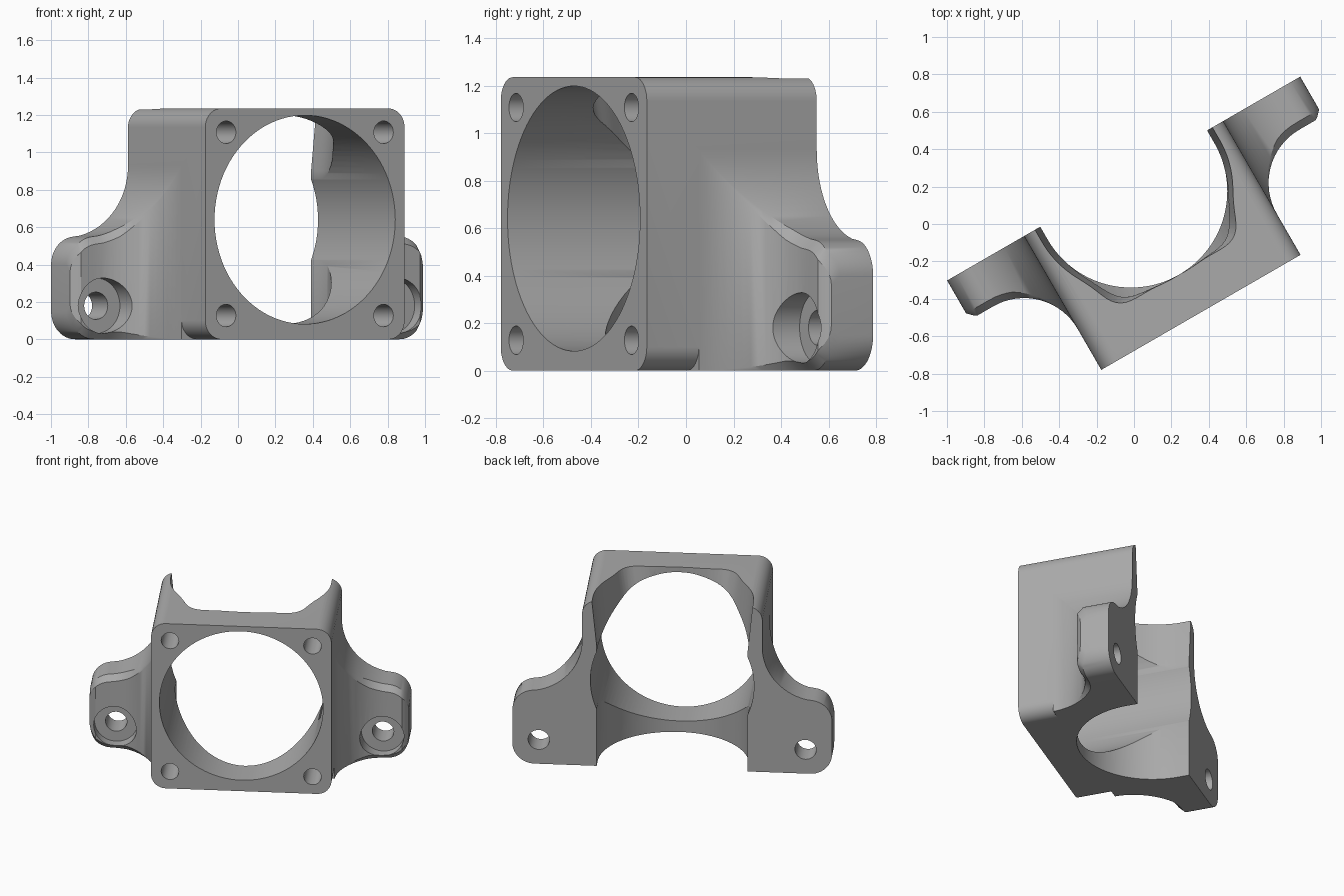
import bpy, bmesh
from math import sin, cos, pi, sqrt, exp, radians
from mathutils import Matrix

if "Cube" in bpy.data.objects:
    bpy.data.objects.remove(bpy.data.objects["Cube"])

HALF, HEIGHT = 0.615, 1.235        # body half width and height
FRONT, BACK = -0.588, 0.238        # body depth range
MID = HEIGHT / 2


def loft(name, rings):
    """Closed solid through rings of equal point count."""
    bm = bmesh.new()
    loops = [[bm.verts.new(p) for p in ring] for ring in rings]
    n = len(loops[0])
    for a, b in zip(loops, loops[1:]):
        for i in range(n):
            j = (i + 1) % n
            bm.faces.new((a[i], a[j], b[j], b[i]))
    bm.faces.new(loops[0])
    bm.faces.new(loops[-1])
    bmesh.ops.recalc_face_normals(bm, faces=bm.faces)
    mesh = bpy.data.meshes.new(name)
    bm.to_mesh(mesh)
    bm.free()
    ob = bpy.data.objects.new(name, mesh)
    bpy.context.collection.objects.link(ob)
    return ob


def arc(cx, cy, r, a0, a1, n):
    return [(cx + r * cos(radians(a0 + (a1 - a0) * i / n)),
             cy + r * sin(radians(a0 + (a1 - a0) * i / n))) for i in range(n + 1)]


def prism_y(name, pts, y0, y1):
    return loft(name, [[(x, y, z) for x, z in pts] for y in (y0, y1)])


def cylinder_y(name, x, z, r, y0, y1, n=48):
    return prism_y(name, arc(x, z, r, 0, 360, n)[:-1], y0, y1)


def combine(target, tool, operation):
    tool.hide_render = True
    mod = target.modifiers.new(operation.lower(), 'BOOLEAN')
    mod.operation, mod.solver, mod.object = operation, 'EXACT', tool
    bpy.ops.object.select_all(action='DESELECT')
    bpy.context.view_layer.objects.active = target
    target.select_set(True)
    bpy.ops.object.modifier_apply(modifier=mod.name)
    bpy.data.objects.remove(tool)


# Body: block with rounded long edges
R = 0.1
outline = []
for k, (sx, sz) in enumerate([(1, 1), (-1, 1), (-1, -1), (1, -1)]):
    outline += arc(sx * (HALF - R), MID + sz * (MID - R), R, 90 * k, 90 * k + 90, 10)
body = prism_y("fan_duct_mount", outline, FRONT, BACK)

# Ears: flared mounting tabs, swept outwards in columns
FILLET, CORNER, EDGE = 0.33, 0.15, 0.94


def ear_column(x, side):
    w = max(x, HALF)
    chamfer = 0.04 * min(1, max(0.02, (w - HALF) / 0.2))
    front = -0.005
    if w < HALF + FILLET:
        front = -0.335 + sqrt(max(0, FILLET ** 2 - (HALF + FILLET - w) ** 2))
    if w < EDGE:
        top, bottom = 0.93 - sqrt(max(0, 0.385 ** 2 - (1.0 - w) ** 2)), 0
    else:
        drop = sqrt(max(0, CORNER ** 2 - (w - EDGE) ** 2))
        top, bottom = 0.4 + drop, CORNER - drop
    front += max(0, w - (EDGE + CORNER - 0.04))
    section = [(BACK, bottom), (BACK, top), (front + chamfer, top),
               (front, top - chamfer), (front, bottom + chamfer), (front + chamfer, bottom)]
    return [(side * x, y, z) for y, z in section]


STEPS = 16
stations = [HALF - R] + [HALF + FILLET * (1 - cos(pi / 2 * i / STEPS)) for i in range(STEPS)]
stations += [EDGE + CORNER * sin(pi / 2 * i / 12) for i in range(1, 13)]
for side in (-1, 1):
    combine(body, loft("ear", [ear_column(x, side) for x in stations]), 'UNION')

# Round air duct from front to back
combine(body, cylinder_y("air_duct", 0, 0.64, 0.558, -1, 1, 96), 'DIFFERENCE')

# Upright bore, open at the back
BORE_Y, BORE_R = 0.16, 0.515


def bore_ring(z, radius):
    pts = [(-radius(180), 0.5, z)]
    for i in range(73):
        a = 180 + 2.5 * i
        pts.append((radius(a) * cos(radians(a)), BORE_Y + radius(a) * sin(radians(a)), z))
    return pts + [(radius(360), 0.5, z)]


def plain(a):
    return BORE_R


def lobed(a):
    bump = sum(exp(-((a - c) / 13) ** 2) for c in (234, 306))
    return BORE_R + 0.035 * abs(cos(radians(a))) + 0.07 * bump


combine(body, loft("bore", [bore_ring(z, plain) for z in (-0.2, 1.4)]), 'DIFFERENCE')

# Flared, lobed relief at the top of the bore
combine(body, loft("relief", [bore_ring(0.84, lambda a: BORE_R - 0.006),
                              bore_ring(HEIGHT + 0.02, lobed)]), 'DIFFERENCE')

# Screw holes in the front corners, and counterbored holes in the ears
for side in (-1, 1):
    for up in (-1, 1):
        combine(body, cylinder_y("screw_hole", side * 0.486, MID + up * 0.49, 0.06,
                                 FRONT - 0.1, FRONT + 0.3, 32), 'DIFFERENCE')
    combine(body, cylinder_y("ear_hole", side * 0.91, 0.18, 0.073, -0.3, 0.5, 32), 'DIFFERENCE')
    combine(body, cylinder_y("counterbore", side * 0.91, 0.18, 0.148, -0.5, 0.07), 'DIFFERENCE')

# Turn the whole mount on its base
body.data.transform(Matrix.Rotation(radians(30), 4, 'Z') @ Matrix.Translation((0.0735, 0, 0)))

# Grey plastic
mat = bpy.data.materials.new("grey_plastic")
mat.use_nodes = True
grey = (0.4, 0.4, 0.4, 1)
mat.diffuse_color = grey
mat.node_tree.nodes["Principled BSDF"].inputs["Base Color"].default_value = grey
body.data.materials.clear()
body.data.materials.append(mat)
for poly in body.data.polygons:
    poly.material_index = 0

bpy.ops.object.select_all(action='DESELECT')
bpy.context.view_layer.objects.active = body
body.select_set(True)
bpy.ops.object.shade_smooth_by_angle(angle=radians(30))
